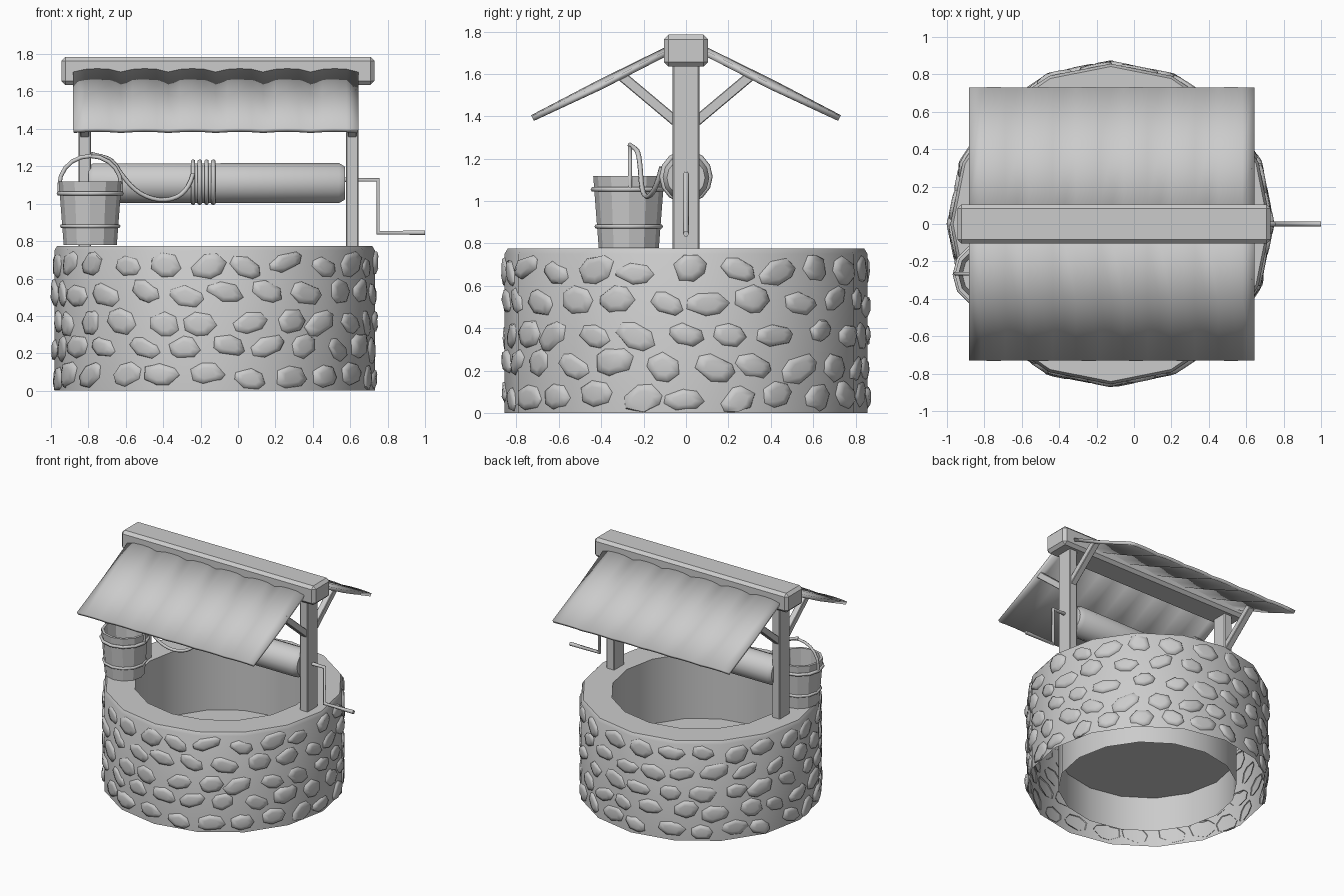
import bpy, bmesh, math, random
from mathutils import Vector

if "Cube" in bpy.data.objects:
    bpy.data.objects.remove(bpy.data.objects["Cube"])

random.seed(7)
CX = -0.125          # well axis
SIDES = 16
R_OUT, R_IN, H = 0.857, 0.635, 0.775


def finish(name, bm, angle=40, fix=True):
    if fix:
        bmesh.ops.recalc_face_normals(bm, faces=bm.faces)
    me = bpy.data.meshes.new(name)
    bm.to_mesh(me)
    bm.free()
    for p in me.polygons:
        p.use_smooth = True
    me.set_sharp_from_angle(angle=math.radians(angle))
    ob = bpy.data.objects.new(name, me)
    bpy.context.collection.objects.link(ob)
    return ob


def lathe(name, profile, n, center, axis='Z', closed=False, angle=40):
    """Revolve (radius, height) points; radius 0 ends become caps."""
    bm = bmesh.new()
    rings = []
    for r, h in profile:
        ring = []
        for i in range(n):
            a = 2 * math.pi * i / n
            p = (r * math.cos(a), r * math.sin(a), h)
            if axis == 'X':
                p = (h, p[0], p[1])
            ring.append(bm.verts.new(Vector(p) + Vector(center)))
        rings.append(ring)
    pairs = list(zip(rings, rings[1:])) + ([(rings[-1], rings[0])] if closed else [])
    for a, b in pairs:
        for i in range(n):
            j = (i + 1) % n
            bm.faces.new((a[i], a[j], b[j], b[i]))
    bmesh.ops.remove_doubles(bm, verts=bm.verts, dist=1e-5)
    return finish(name, bm, angle)


def box(name, lo, hi, bevel=0.0, segs=1):
    bm = bmesh.new()
    bmesh.ops.create_cube(bm, size=1)
    for v in bm.verts:
        v.co = Vector([l + (c + 0.5) * (h - l) for l, h, c in zip(lo, hi, v.co)])
    if bevel:
        bmesh.ops.bevel(bm, geom=bm.edges[:], offset=bevel, segments=segs, affect='EDGES')
    return finish(name, bm, 30)


def tube(name, pts, r, kind='POLY', res=1):
    cu = bpy.data.curves.new(name, 'CURVE')
    cu.dimensions = '3D'
    cu.bevel_depth = r
    cu.bevel_resolution = res
    cu.use_fill_caps = True
    sp = cu.splines.new(kind)
    sp.points.add(len(pts) - 1)
    for p, c in zip(sp.points, pts):
        p.co = (*c, 1)
    if kind == 'NURBS':
        sp.order_u = 3
        sp.use_endpoint_u = True
        sp.resolution_u = 3
    ob = bpy.data.objects.new(name, cu)
    bpy.context.collection.objects.link(ob)
    return ob


# well wall: outer face, rim and inner shaft, open underneath
lathe("well_wall", [(R_OUT, 0), (R_OUT, H - 0.025), (R_OUT - 0.015, H),
                    (R_IN, H), (R_IN, 0)], SIDES, (CX, 0, 0))

# water surface in the shaft
bm = bmesh.new()
bmesh.ops.create_circle(bm, cap_ends=True, segments=SIDES, radius=R_IN)
for v in bm.verts:
    v.co += Vector((CX, 0, 0.27))
finish("water", bm)

# stones: irregular low bumps in staggered rows on the outer face
def wall_radius(a):
    step = 2 * math.pi / SIDES
    return R_OUT * math.cos(step / 2) / math.cos(a % step - step / 2)

bm = bmesh.new()
rows = 5
for row in range(rows):
    zc = 0.075 + row * 0.149
    n = 23
    for k in range(n):
        a0 = 2 * math.pi * (k + 0.5 * (row % 2) + random.uniform(-.12, .12)) / n
        z0 = zc + random.uniform(-.02, .02)
        w, h = random.uniform(.085, .115), random.uniform(.052, .075)
        tilt = random.uniform(-.45, .45)
        out = random.uniform(.012, .02)
        outline = []
        for i in range(7):
            t = 2 * math.pi * (i + random.uniform(-.25, .25)) / 7
            u, v = w * math.cos(t), h * math.sin(t)
            outline.append((u * math.cos(tilt) - v * math.sin(tilt),
                            u * math.sin(tilt) + v * math.cos(tilt)))
        loops = []
        for scale, lift in ((1, -.006), (.88, out * .7), (.5, out)):
            ring = []
            for u, v in outline:
                a = a0 + u * scale / R_OUT
                r = wall_radius(a) + lift
                z = min(max(z0 + v * scale, 0.004), H - 0.03)
                ring.append(bm.verts.new((CX + r * math.cos(a), r * math.sin(a), z)))
            loops.append(ring)
        for a, b in zip(loops, loops[1:]):
            for i in range(7):
                j = (i + 1) % 7
                bm.faces.new((a[i], a[j], b[j], b[i]))
        bm.faces.new(loops[-1])
finish("wall_stones", bm, 65)

# posts with a pair of roof braces each
for side, x in (("left", -0.82), ("right", 0.611)):
    box(side + "_post", (x - .034, -.063, H - .01), (x + .034, .063, 1.66), .006)
    for end, s in (("front", -1), ("back", 1)):
        brace = box(f"{side}_{end}_brace", (-.024, -.175, -.024), (.024, .175, .024), .004)
        brace.location = (x, s * .175, 1.482)
        brace.rotation_euler = (s * math.atan2(.21, .25), 0, 0)

# ridge beam
box("ridge_beam", (-.945, -.105, 1.635), (.73, .105, 1.785), .022)

# roof sheets: six gently bowed planks each, mirrored front to back
bm = bmesh.new()
planks, x0, x1 = 6, -0.88, 0.642
w = (x1 - x0) / planks
slope = Vector((0, -.64, -.32))
nrm = Vector((0, -.32, .64)).normalized()
grid = []
for t, amp in ((0, .7), (.5, 1), (1, .25)):
    line = []
    for i in range(planks * 4 + 1):
        bow = (-.014, .004, .009, .005)[i % 4]
        p = Vector((x0 + i * w / 4, -.085, 1.712)) + slope * t + nrm * bow * amp
        line.append(bm.verts.new(p))
    grid.append(line)
for a, b in zip(grid, grid[1:]):
    for i in range(len(a) - 1):
        bm.faces.new((a[i], b[i], b[i + 1], a[i + 1]))
roof = finish("roof", bm, 40, fix=False)
sol = roof.modifiers.new("thickness", 'SOLIDIFY')
sol.thickness = .024
sol.offset = 0
mir = roof.modifiers.new("back", 'MIRROR')
mir.use_axis = (False, True, False)

# winding drum with rope coils
lathe("drum", [(0, -.80), (.09, -.80), (.108, -.775), (.11, .54), (.09, .572), (0, .572)],
      14, (0, 0, 1.11), 'X')

def ring(name, R, r, n, center, axis='Z'):
    prof = [(R + r * math.cos(k * math.pi / 3), r * math.sin(k * math.pi / 3)) for k in range(6)]
    return lathe(name, prof, n, center, axis, closed=True, angle=70)

for i in range(4):
    ring(f"rope_coil_{i + 1}", .113, .013, 14, (-.24 + i * .036, 0, 1.115), 'X')

# crank
tube("crank", [(.57, 0, 1.128), (.748, 0, 1.128), (.748, 0, .845), (1.0, 0, .845)], .014)

# bucket: staved hollow tub, hoops and handle
B = (-.79, -.27, 0)
lathe("bucket", [(0, .778), (.142, .778), (.168, 1.118), (.148, 1.118), (.128, .82), (0, .82)],
      12, B, angle=25)
ring("lower_hoop", .151, .011, 12, (B[0], B[1], .88))
ring("upper_hoop", .168, .012, 12, (B[0], B[1], 1.055))
arc = [(B[0] - .165 * math.cos(math.pi * k / 10), -.265,
        1.10 + .155 * math.sin(math.pi * k / 10)) for k in range(11)]
tube("bucket_handle", [(B[0] - .165, -.265, 1.06)] + arc + [(B[0] + .165, -.265, 1.06)], .011)

# slack rope from the drum to the handle
tube("rope", [(-.24, -.115, 1.16), (-.255, -.13, 1.10), (-.32, -.16, 1.03), (-.43, -.19, 1.015),
              (-.54, -.21, 1.06), (-.62, -.215, 1.15), (-.67, -.225, 1.235),
              (-.74, -.25, 1.255), (-.785, -.265, 1.265)], .012, 'NURBS')
